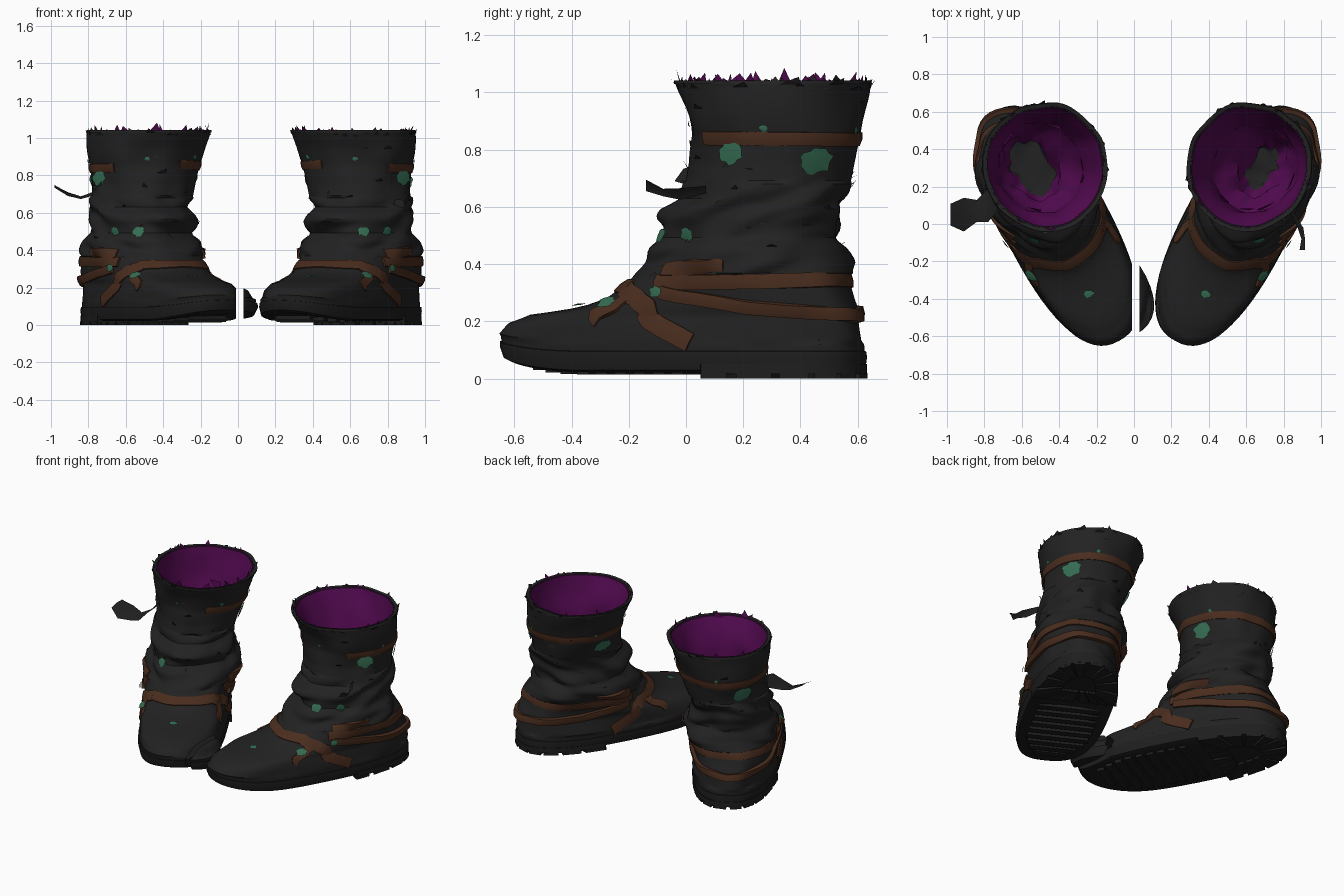
import bpy, bmesh, random
from math import sin, cos, pi, radians, copysign
from mathutils import Vector, noise

cube = bpy.data.objects.get("Cube")
if cube:
    bpy.data.objects.remove(cube)


def material(name, rgb):
    m = bpy.data.materials.new(name)
    m.use_nodes = True
    m.diffuse_color = (*rgb, 1)
    m.node_tree.nodes["Principled BSDF"].inputs["Base Color"].default_value = (*rgb, 1)
    return m


LEATHER = material("black leather", (.016, .016, .016))
RUBBER = material("dark rubber", (.013, .013, .013))
STRAP = material("brown leather", (.068, .026, .013))
LINING = material("purple lining", (.085, .003, .08))
PATCH = material("green patch", (.036, .15, .085))

# Boot frame: forward along the toe, outward to the side
ANG = radians(28)
FWD = Vector((-sin(ANG), -cos(ANG), 0))
OUT = Vector((cos(ANG), -sin(ANG), 0))
ORIGIN = Vector((.70, .277, 0))

# Profile rows: height, back, front, half width, sideways lean
ROWS = [(0, -.365, 1.00, .265, 0), (.12, -.365, 1.02, .275, 0), (.18, -.36, .99, .27, 0),
        (.22, -.355, .91, .265, 0), (.25, -.345, .71, .27, 0), (.28, -.33, .61, .27, 0),
        (.35, -.30, .50, .28, -.005), (.41, -.295, .44, .30, -.02), (.45, -.27, .41, .30, -.02),
        (.49, -.24, .35, .265, -.015), (.56, -.26, .40, .265, -.015), (.59, -.27, .39, .26, -.02),
        (.63, -.28, .31, .255, -.03), (.75, -.295, .295, .27, -.055),
        (.85, -.31, .30, .285, -.068), (.95, -.32, .325, .31, -.08),
        (1.04, -.325, .36, .335, -.09)]


def surf(t, z, off=0.0):
    """Point on the boot skin at angle t (0 = toe, 90 deg = outer side)."""
    i = 0
    while i < len(ROWS) - 2 and z > ROWS[i + 1][0]:
        i += 1
    r0, r1 = ROWS[i], ROWS[i + 1]
    k = (z - r0[0]) / (r1[0] - r0[0])
    back, front, w, lean = (p + (q - p) * k for p, q in zip(r0[1:], r1[1:]))
    mid, a = (front + back) / 2, (front - back) / 2
    e = 2 / (2.5 - .5 * min(1, z / .5))
    c, s = cos(t), sin(t)
    if z > .12:                                   # wrinkles
        off += .02 * noise.noise(Vector((c * 2, s * 2, z * 5)))
        if .36 < z < .68:
            off += .03 * noise.noise(Vector((c * 1.3, s * 1.3 + 4, z * 15 + c * 2)))
    u = mid + (a + off) * copysign(abs(c) ** e, c)
    v = lean + (w + off) * copysign(abs(s) ** e, s)
    lift = .06 * max(0, (u - .6) / .42) ** 2 * max(0, 1 - z / .25)
    return ORIGIN + FWD * u + OUT * v + Vector((0, 0, z + lift))


def normal(t, z):
    n = (surf(t + .04, z) - surf(t - .04, z)).cross(surf(t, z + .015) - surf(t, z - .015))
    return n.normalized()


SIDE = ""


def make(name, verts, faces, mat, angle=35):
    """Create a part, mirrored and sliced at the toe for the right boot."""
    for piece in ("", "toe_fragment_"):
        if piece and not (SIDE == "right" and name in ("upper", "sole")):
            continue
        bm = bmesh.new()
        vs = [bm.verts.new(p) for p in verts]
        for f in faces:
            bm.faces.new([vs[i] for i in f])
        bmesh.ops.recalc_face_normals(bm, faces=bm.faces)
        if SIDE == "right":
            for v in bm.verts:
                v.co.x = .14 - v.co.x
            bmesh.ops.reverse_faces(bm, faces=bm.faces)
            res = bmesh.ops.bisect_plane(bm, geom=bm.verts[:] + bm.edges[:] + bm.faces[:],
                                         plane_co=(-.012, 0, 0), plane_no=(1, 0, 0),
                                         clear_outer=not piece, clear_inner=bool(piece))
            cut = [g for g in res["geom_cut"] if isinstance(g, bmesh.types.BMEdge)]
            if cut and not piece:
                bmesh.ops.triangle_fill(bm, edges=cut, use_beauty=True)
            if piece:                             # torn sliver lies beside the toe
                for v in bm.verts:
                    v.co.x = .03 + (v.co.x + .012) * 2
                    v.co.y -= .01
        me = bpy.data.meshes.new(f"{SIDE}_{piece}{name}")
        bm.to_mesh(me)
        bm.free()
        me.materials.append(mat)
        me.shade_smooth()
        me.set_sharp_from_angle(angle=radians(angle))
        ob = bpy.data.objects.new(me.name, me)
        bpy.context.collection.objects.link(ob)


def loft(name, rings, mat, cap_start=False, cap_end=False, closed=True):
    n = len(rings[0])
    faces = [(r * n + i, r * n + (i + 1) % n, (r + 1) * n + (i + 1) % n, (r + 1) * n + i)
             for r in range(len(rings) - 1) for i in range(n if closed else n - 1)]
    if cap_start:
        faces.append(tuple(range(n)))
    if cap_end:
        faces.append(tuple(range((len(rings) - 1) * n, len(rings) * n)))
    make(name, [p for r in rings for p in r], faces, mat)


N = 64
ANGLES = [2 * pi * i / N for i in range(N)]


def ring(z, off=0.0, shift=0.0):
    return [surf(t, z, off) - FWD * shift for t in ANGLES]


def strap(name, path, half, off=.007, steps=12):
    """Flat leather band following (degrees, height) points on the skin."""
    pts = []
    for (t0, z0), (t1, z1) in zip(path, path[1:]):
        pts += [(t0 + (t1 - t0) * i / steps, z0 + (z1 - z0) * i / steps) for i in range(steps)]
    pts.append(path[-1])
    pts = [(radians(t), z) for t, z in pts]
    pos = [surf(t, z) for t, z in pts]
    rings = []
    for i, (t, z) in enumerate(pts):
        n = normal(t, z)
        tan = pos[min(i + 1, len(pos) - 1)] - pos[max(i - 1, 0)]
        side = n.cross(tan).normalized() * half
        rings.append([pos[i] - side - n * .012, pos[i] - side + n * off, pos[i] + n * (off + .004),
                      pos[i] + side + n * off, pos[i] + side - n * .012])
    loft(name, rings, STRAP, True, True)


def patch(name, deg, z, r, off=.008):
    """Ragged scrap lying on the skin."""
    t = radians(deg)
    n, p = normal(t, z), surf(t, z)
    a = n.cross(Vector((0, 0, 1))).normalized()
    b = n.cross(a)
    pts = [p + n * (off + .004)]
    for i in range(18):
        k = r * random.uniform(.85, 1.2)
        pts.append(p + n * off + a * k * cos(i * pi / 9) + b * k * .75 * sin(i * pi / 9))
    make(name, pts, [(0, 1 + i, 1 + (i + 1) % 18) for i in range(18)], PATCH)


def shards(name, count, mat, z, off, height, width):
    """Loose torn points standing around a rim or on the skin."""
    verts, faces = [], []
    for i in range(count):
        t, zz = 2 * pi * (i + random.random()) / count, random.uniform(*z)
        d = random.uniform(.4, 1) * width
        verts += [surf(t - d, zz, off), surf(t + d, zz, off),
                  surf(t + random.uniform(-d, d), zz, off + random.uniform(-.01, .02))
                  + Vector((0, 0, random.uniform(.2, 1) * height))]
        faces.append((3 * i, 3 * i + 1, 3 * i + 2))
    make(name, verts, faces, mat)


def clip(p, limit):
    u = (p - ORIGIN).dot(FWD)
    return p - FWD * max(0, u - limit)


def wedge(ts, inner, z0, z1, limit):
    """Eight corners of a heel lug between two angles."""
    c = ORIGIN - FWD * .1
    out = []
    for z in (z0, z1):
        for t, k in ((ts[0], 1), (ts[1], 1), (ts[1], inner), (ts[0], inner)):
            p = clip(surf(t, .03, .01), limit)
            q = c + (p - c) * k
            out.append(Vector((q.x, q.y, z)))
    return out


BOX = [(0, 1, 2, 3), (4, 5, 6, 7), (0, 1, 5, 4), (1, 2, 6, 5), (2, 3, 7, 6), (3, 0, 4, 7)]


def build_boot():
    # Upper, from welt to rim
    loft("upper", [ring(.07 + .97 * i / 78) for i in range(79)], LEATHER)
    # Crumpled lining narrowing to a dark insole
    tight = .20 if SIDE == "left" else .165
    lining = [ring(1.04 - .3 * i / 8, -.02 - .004 * i) for i in range(9)]
    lining += [ring(.74 - .05 * i, -.052 - (tight - .052) * i / 4, .02 * i) for i in range(1, 5)]
    loft("lining", lining, LINING)
    loft("insole", [ring(.54, -tight + .005, .08), ring(.53, -tight - .01, .08)], LEATHER,
         cap_end=True)
    loft("rim", [ring(1.03, .004), ring(1.042, 0), ring(1.035, -.026)], LEATHER)
    # Sole and heel
    loft("sole", [ring(.022, -.02), ring(.03, .002), ring(.075, .009), ring(.095, .006),
                  ring(.1, -.01)], RUBBER, True, True)
    heel = []
    for z, off in ((.016, .008), (.05, .008)):
        heel.append([Vector((*clip(p, .11).xy, z)) for p in ring(.03, off)])
    loft("heel", heel, RUBBER, True, True)
    # Tread lugs
    verts, faces = [], []
    for i in range(22):
        t = 2 * pi * i / 22
        faces += [tuple(len(verts) + j for j in f) for f in BOX]
        verts += wedge((t, t + .23), .4, 0, .02, .11)
    for i in range(9):
        u = .22 + i * .075
        half = .2 - .12 * max(0, (u - .55) / .3) ** 2
        faces += [tuple(len(verts) + j for j in f) for f in BOX]
        lift = .06 * max(0, (u - .6) / .42) ** 2
        for z in (.014, .035):
            for du, s in ((0, -1), (0, 1), (.045, 1), (.045, -1)):
                verts.append(ORIGIN + FWD * (u + du) + OUT * half * s + Vector((0, 0, z + lift)))
    make("tread", verts, faces, RUBBER)
    # Straps
    strap("shaft_strap", [(62, .84), (180, .835), (270, .845), (348, .86)], .024, .006, 20)
    strap("ankle_strap", [(64, .335), (180, .345), (296, .335)], .026, .01, 24)
    strap("heel_strap", [(74, .30), (115, .25), (180, .215), (245, .25), (286, .30)], .023, .02)
    strap("instep_strap", [(-45, .318), (0, .325), (45, .318)], .032)
    for s, label in ((1, "outer"), (-1, "inner")):
        strap(label + "_cross_strap", [(s * 42, .315), (s * 60, .285), (s * 84, .235),
                                       (s * 101, .125)], .035)
        strap(label + "_vamp_strap", [(s * 50, .305), (s * 61, .25), (s * 73, .2)], .024)
        strap(label + "_short_strap", [(s * 62, .38), (s * 98, .395)], .026)
    # Patches
    spots = [(147, .76, .062), (86, .785, .05), (109, .875, .016), (180, .87, .014),
             (281, .77, .06), (268, .875, .014), (57, .252, .036, .022), (73, .30, .026, .032),
             (32, .495, .034, .012), (4, .247, .028, .012), (-32, .90, .018), (27, .89, .014),
             (62, .505, .03, .012)]
    for i, spot in enumerate(spots):
        patch(f"patch_{i + 1}", *spot)
    # Torn edges and scuffs
    shards("rim_fray", 30, LEATHER, (1.01, 1.03), .002, .035, .13)
    shards("lining_fray", 20, LINING, (1.0, 1.03), -.015, .06, .14)
    shards("scuffs", 34, LEATHER, (.45, .98), .003, .03, .09)
    shards("lining_crumple", 14, LINING, (.66, .85), -.06, -.08, .3)
    # Loose torn flap
    if SIDE == "right":
        path = [(.87, .13, .76), (.92, .10, .70), (.98, .07, .68), (1.05, .05, .70), (1.12, .05, .74)]
        across = Vector((0, .09, .01))
    else:
        path = [(.84, .07, .66), (.89, -.02, .645), (.905, -.08, .65), (.90, -.14, .675)]
        across = Vector((.015, 0, .02))
    rows = []
    for i, p in enumerate(path):
        w = across * (.65 + .35 * (i % 2))
        rows.append([Vector(p) - w, Vector(p) + Vector((0, 0, .008)), Vector(p) + w])
    loft("torn_flap", rows, LEATHER, closed=False)


for seed, SIDE in enumerate(("left", "right")):
    random.seed(seed + 3)
    build_boot()
